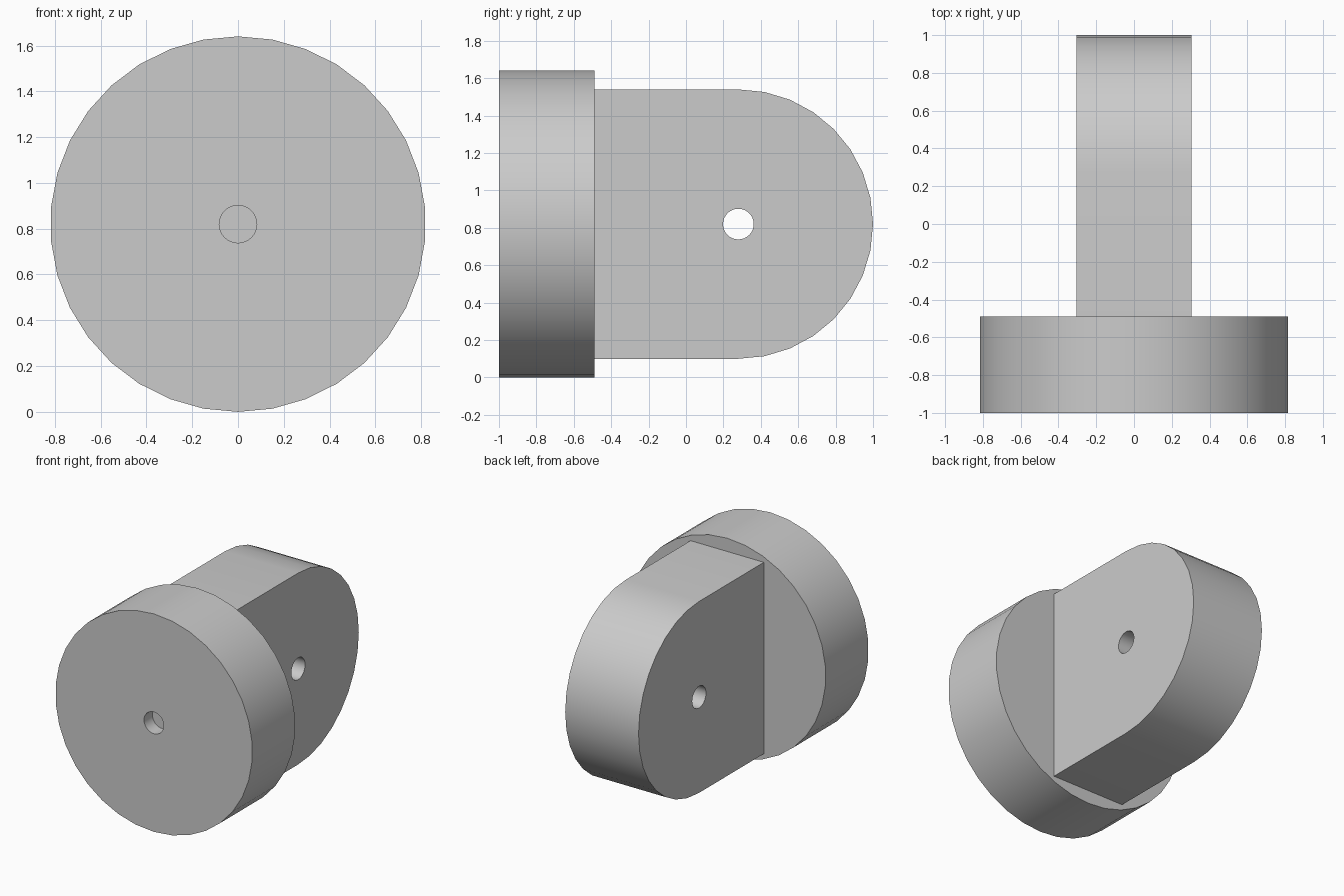
import bpy
import bmesh
from math import sin, cos, pi, radians
from mathutils import Vector

cube = bpy.data.objects.get("Cube")
if cube:
    bpy.data.objects.remove(cube)

RADIUS = 0.82      # base disc radius, also the height of the centre line
DISC_BACK = -0.49
TAB_RADIUS = 0.72
TAB_HALF = 0.305
PIVOT_Y = 0.28
HOLE = 0.082

grey = bpy.data.materials.new("plain grey")
grey.use_nodes = True
colour = (0.6, 0.6, 0.6, 1)
grey.diffuse_color = colour
grey.node_tree.nodes["Principled BSDF"].inputs["Base Color"].default_value = colour


def prism(name, outline, sweep):
    """Extrude a closed outline of 3D points along the sweep vector."""
    bm = bmesh.new()
    face = bm.faces.new([bm.verts.new(p) for p in outline])
    result = bmesh.ops.extrude_face_region(bm, geom=[face], use_keep_orig=True)
    moved = [v for v in result["geom"] if isinstance(v, bmesh.types.BMVert)]
    bmesh.ops.translate(bm, verts=moved, vec=Vector(sweep))
    bmesh.ops.recalc_face_normals(bm, faces=bm.faces)
    mesh = bpy.data.meshes.new(name)
    bm.to_mesh(mesh)
    bm.free()
    mesh.materials.append(grey)
    obj = bpy.data.objects.new(name, mesh)
    bpy.context.collection.objects.link(obj)
    return obj


def arc(radius, sides, sweep=2 * pi, count=None):
    """Points of an arc that starts straight up."""
    count = sides if count is None else count
    return [(radius * sin(sweep * i / sides), radius * cos(sweep * i / sides))
            for i in range(count)]


def drill(part, cutter):
    """Cut the hole, drop the cutter and smooth the curved walls."""
    cutter.hide_render = True
    mod = part.modifiers.new("hole", "BOOLEAN")
    mod.operation = "DIFFERENCE"
    mod.solver = "EXACT"
    mod.object = cutter
    bpy.ops.object.select_all(action="DESELECT")
    part.select_set(True)
    bpy.context.view_layer.objects.active = part
    bpy.ops.object.modifier_apply(modifier=mod.name)
    bpy.data.objects.remove(cutter)
    bpy.ops.object.shade_smooth_by_angle(angle=radians(30))


# Base disc with a shallow blind hole in its front
disc = prism("base_disc", [(x, -1, RADIUS + z) for x, z in arc(RADIUS, 34)],
             (0, DISC_BACK + 1, 0))
drill(disc, prism("disc_hole_cutter",
                  [(x, -1.1, RADIUS + z) for x, z in arc(HOLE, 32)], (0, 0.2, 0)))

# Upright tab with a half-round end and a hole right through it
profile = [(DISC_BACK, TAB_RADIUS)]
profile += [(PIVOT_Y + y, z) for y, z in arc(TAB_RADIUS, 16, pi, 17)]
profile += [(DISC_BACK, -TAB_RADIUS)]
tab = prism("rounded_tab", [(-TAB_HALF, y, RADIUS + z) for y, z in profile],
            (2 * TAB_HALF, 0, 0))
drill(tab, prism("tab_hole_cutter",
                 [(-0.5, PIVOT_Y + y, RADIUS + z) for y, z in arc(HOLE, 32)],
                 (1, 0, 0)))
